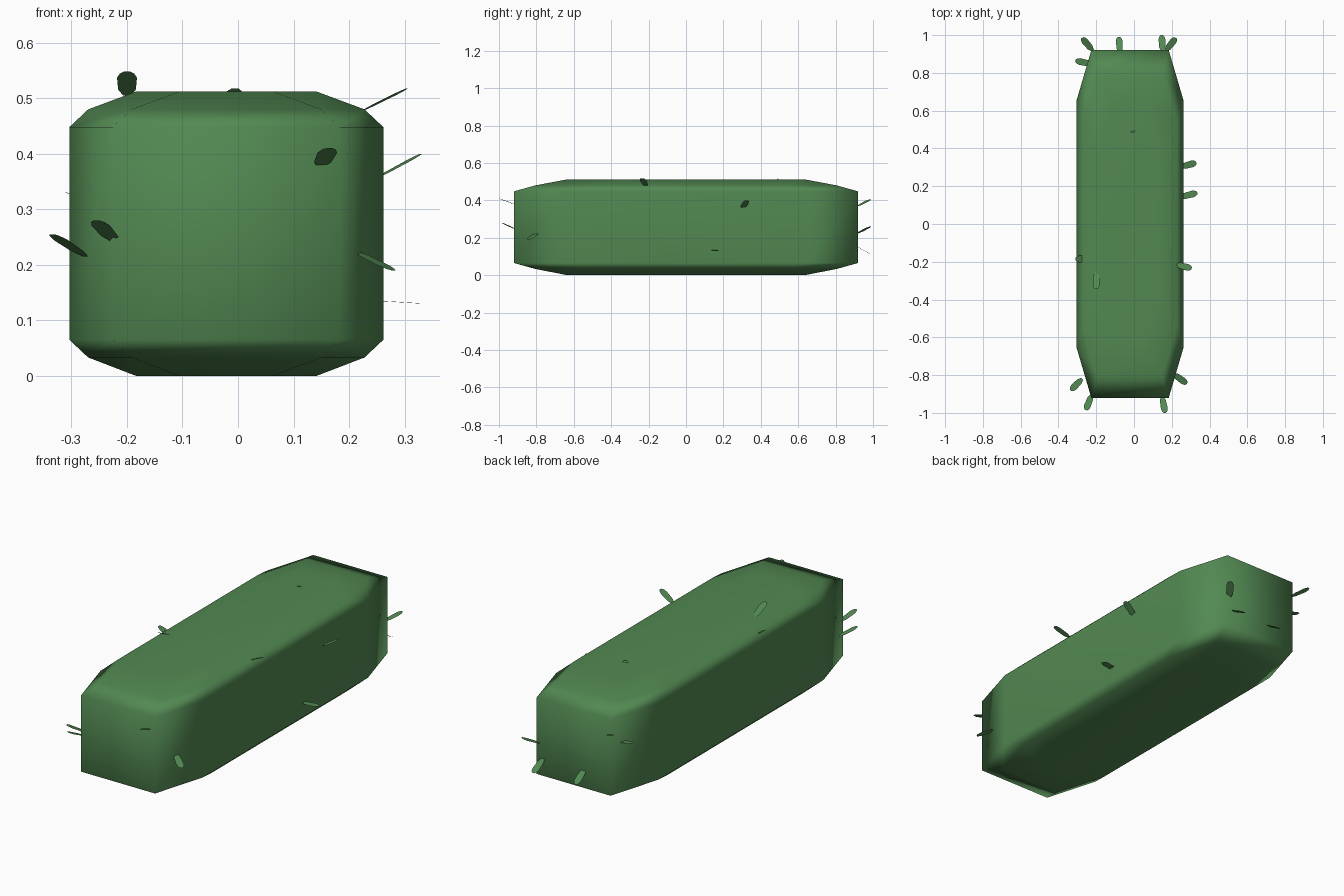
import bpy, bmesh
from mathutils import Vector

if "Cube" in bpy.data.objects:
    bpy.data.objects.remove(bpy.data.objects["Cube"])

green = bpy.data.materials.new("hedge_green")
green.diffuse_color = (0.085, 0.25, 0.085, 1)
green.use_nodes = True
green.node_tree.nodes["Principled BSDF"].inputs["Base Color"].default_value = green.diffuse_color


def finish(bm, name):
    mesh = bpy.data.meshes.new(name)
    bm.to_mesh(mesh)
    bm.free()
    obj = bpy.data.objects.new(name, mesh)
    bpy.context.collection.objects.link(obj)
    mesh.materials.append(green)
    return obj


# Hedge body: stacked eight-sided rings, rounded in at top and bottom
CX, DX, DY = -0.021, 0.078, 0.265
levels = [(0.0, 0.163, 0.635), (0.033, 0.249, 0.805), (0.065, 0.283, 0.92),
          (0.448, 0.283, 0.92), (0.48, 0.249, 0.805), (0.512, 0.163, 0.635)]
bm = bmesh.new()
rings = []
for z, hx, hy in levels:
    quarter = [(hx, hy - DY), (hx - DX, hy)]
    pts = quarter + [(-x, y) for x, y in quarter[::-1]]
    pts += [(-x, -y) for x, y in pts]
    rings.append([bm.verts.new((CX + x, y, z)) for x, y in pts])
for low, high in zip(rings, rings[1:]):
    for i in range(8):
        j = (i + 1) % 8
        bm.faces.new((low[i], low[j], high[j], high[i]))
bm.faces.new(rings[0][::-1])
bm.faces.new(rings[-1])
for f in bm.faces:
    f.smooth = True
hedge = finish(bm, "hedge_body")
hedge.modifiers.new("soft_corners", 'WEIGHTED_NORMAL').weight = 50

# Loose leaves: where each leaves the hedge, and its tip
leaves = [
    ((-0.22, 0.92, 0.37), (-0.275, 0.985, 0.405)),
    ((-0.075, 0.92, 0.15), (-0.08, 0.99, 0.11)),
    ((0.15, 0.92, 0.15), (0.147, 1.0, 0.11)),
    ((0.17, 0.92, 0.225), (0.222, 0.985, 0.26)),
    ((-0.24, 0.85, 0.315), (-0.31, 0.865, 0.33)),
    ((0.26, 0.305, 0.362), (0.33, 0.325, 0.40)),
    ((0.255, 0.145, 0.135), (0.335, 0.165, 0.13)),
    ((0.225, -0.215, 0.478), (0.305, -0.235, 0.518)),
    ((0.21, -0.795, 0.225), (0.28, -0.845, 0.19)),
    ((0.15, -0.92, 0.38), (0.165, -1.0, 0.41)),
    ((-0.23, -0.92, 0.25), (-0.255, -0.985, 0.28)),
    ((-0.275, -0.82, 0.215), (-0.335, -0.88, 0.255)),
    ((-0.2, -0.255, 0.505), (-0.2, -0.345, 0.548)),
    ((-0.24, -0.185, 0.455), (-0.31, -0.185, 0.493)),
    ((-0.02, 0.55, 0.465), (-0.005, 0.485, 0.518)),
]
# Half outline of a leaf: fraction along its length, half width
outline = [(0.0, 0.007), (0.25, 0.016), (0.75, 0.018), (0.92, 0.013), (1.0, 0.006)]
bm = bmesh.new()
for root, tip in leaves:
    a, b = Vector(root), Vector(tip)
    d = (b - a).normalized()
    a = b - d * max((b - a).length, 0.095)
    side = d.cross(Vector((0, 0, 1))).normalized()
    right = [bm.verts.new(a.lerp(b, t) + side * w) for t, w in outline]
    left = [bm.verts.new(a.lerp(b, t) - side * w) for t, w in outline]
    bm.faces.new(right + left[::-1])
finish(bm, "loose_leaves")
